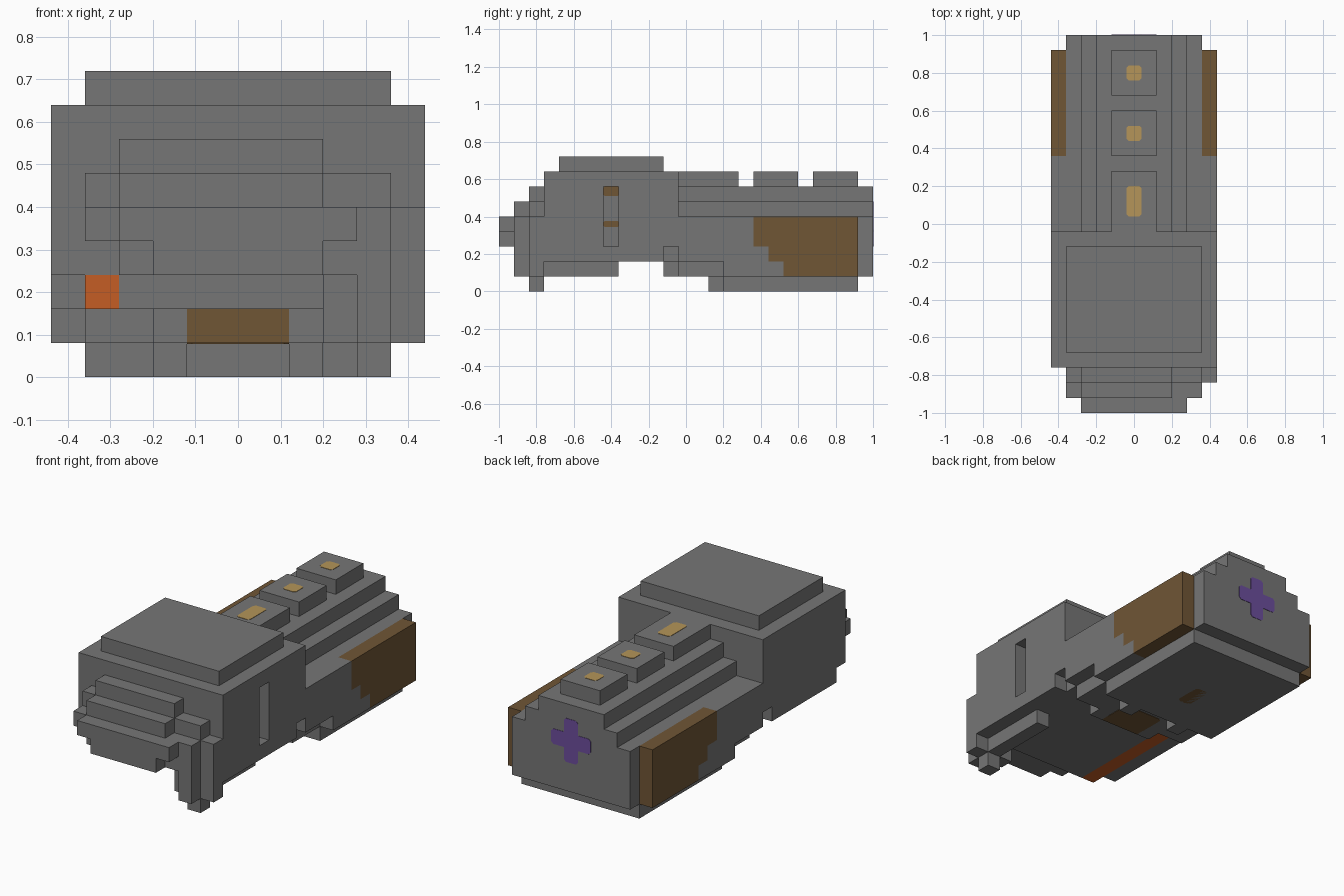
import bpy, bmesh
from mathutils import Vector

cube = bpy.data.objects.get("Cube")
if cube:
    bpy.data.objects.remove(cube, do_unlink=True)

U = 0.08            # size of one block
WIDE = 11           # blocks across
ORIGIN = Vector((-0.44, -1.0, 0.0))


def material(name, r, g, b):
    m = bpy.data.materials.new(name)
    m.use_nodes = True
    m.diffuse_color = (r, g, b, 1)
    m.node_tree.nodes["Principled BSDF"].inputs["Base Color"].default_value = (r, g, b, 1)
    return m


GRAY = material("hull gray", 0.18, 0.18, 0.18)
BROWN = material("panel brown", 0.16, 0.092, 0.036)
TAN = material("light tan", 0.46, 0.30, 0.10)
ORANGE = material("bar orange", 0.56, 0.11, 0.018)
PURPLE = material("engine purple", 0.15, 0.075, 0.33)


def finish(name, bm, mat):
    bmesh.ops.recalc_face_normals(bm, faces=bm.faces)
    me = bpy.data.meshes.new(name)
    bm.to_mesh(me)
    bm.free()
    me.materials.append(mat)
    ob = bpy.data.objects.new(name, me)
    bpy.context.scene.collection.objects.link(ob)
    return ob


def blocks(name, mat, *boxes, mirror=False):
    """Join grid boxes (x0, x1, y0, y1, z0, z1) into one shell."""
    cells = set()
    for x0, x1, y0, y1, z0, z1 in boxes:
        for x in range(x0, x1):
            for y in range(y0, y1):
                for z in range(z0, z1):
                    cells.add((x, y, z))
                    if mirror:
                        cells.add((WIDE - 1 - x, y, z))
    bm = bmesh.new()
    for cell in cells:
        for axis in range(3):
            for side in (0, 1):
                near = list(cell)
                near[axis] += 2 * side - 1
                if tuple(near) in cells:
                    continue
                a, b = (axis + 1) % 3, (axis + 2) % 3
                ring = []
                for da, db in ((0, 0), (1, 0), (1, 1), (0, 1)):
                    p = Vector(cell)
                    p[axis] += side
                    p[a] += da
                    p[b] += db
                    ring.append(bm.verts.new(ORIGIN + p * U))
                bm.faces.new(ring if side else ring[::-1])
    bmesh.ops.remove_doubles(bm, verts=bm.verts, dist=0.001)
    bmesh.ops.dissolve_limit(bm, angle_limit=0.01, verts=bm.verts, edges=bm.edges)
    return finish(name, bm, mat)


def plate(name, mat, center, half_a, half_b, axis, cut=0.012, thick=0.004):
    """Thin plate with clipped corners, facing along the given axis."""
    bm = bmesh.new()
    a, b = [i for i in range(3) if i != axis]
    ring = []
    for sa, sb, first in ((1, 1, 0), (-1, 1, 1), (-1, -1, 0), (1, -1, 1)):
        ends = [(half_a, half_b - cut), (half_a - cut, half_b)]
        for pa, pb in (ends[::-1] if first else ends):
            p = Vector(center)
            p[a] += sa * pa
            p[b] += sb * pb
            p[axis] -= thick / 2
            ring.append(bm.verts.new(p))
    face = bm.faces.new(ring)
    out = bmesh.ops.extrude_face_region(bm, geom=[face])["geom"]
    shift = Vector((0, 0, 0))
    shift[axis] = thick
    bmesh.ops.translate(bm, vec=shift, verts=[v for v in out if isinstance(v, bmesh.types.BMVert)])
    return finish(name, bm, mat)


# Head: core, side skins (slot on the left side) and roof slab
blocks("head", GRAY,
       (1, 10, 3, 12, 3, 8), (2, 10, 3, 12, 2, 3), (1, 2, 11, 12, 2, 3),
       (0, 1, 3, 12, 3, 8), (0, 1, 4, 11, 2, 3),
       (10, 11, 3, 7, 2, 8), (10, 11, 8, 11, 2, 8), (10, 11, 11, 12, 3, 8),
       (10, 11, 7, 8, 7, 8), (10, 11, 7, 8, 2, 3))
blocks("roof_slab", GRAY, (1, 10, 4, 11, 8, 9))
blocks("side_bar", ORANGE, (1, 2, 3, 11, 2, 3))
blocks("lower_rail", GRAY, (9, 10, 3, 8, 1, 2))
plate("slot_mark_upper", BROWN, (0.36, -0.4, 0.535), 0.04, 0.025, 0, 0.004)
plate("slot_mark_lower", BROWN, (0.36, -0.4, 0.36), 0.04, 0.015, 0, 0.004)

# Stepped nose
blocks("nose", GRAY,
       (2, 8, 2, 3, 6, 7), (1, 10, 2, 3, 4, 6), (2, 8, 1, 2, 5, 6),
       (1, 10, 1, 2, 4, 5), (2, 9, 1, 3, 3, 4),
       (2, 9, 0, 1, 4, 5), (3, 8, 0, 1, 3, 4))

# Cross-shaped cannon hanging beside the nose
blocks("cannon", GRAY,
       (9, 10, 2, 3, 0, 5), (9, 10, 1, 2, 1, 5),
       (8, 9, 2, 3, 1, 4), (10, 11, 2, 3, 1, 5))

# Rear hull with terraced deck
blocks("hull", GRAY, (1, 10, 12, 25, 1, 5), (2, 9, 12, 25, 5, 6), (3, 8, 12, 25, 6, 7))
blocks("hull_sides", GRAY,
       (0, 1, 12, 17, 2, 5), (0, 1, 15, 19, 1, 2), (0, 1, 17, 18, 2, 3), mirror=True)
blocks("side_panels", BROWN,
       (0, 1, 17, 18, 3, 5), (0, 1, 18, 19, 2, 5), (0, 1, 19, 24, 1, 5), mirror=True)

# Deck pods, each with a light on top
for i, (start, end, mid, half) in enumerate(
        ((12, 16, 0.12, 0.08), (17, 20, 0.48, 0.04), (21, 24, 0.80, 0.04))):
    blocks(f"deck_pod_{i + 1}", GRAY, (4, 7, start, end, 7, 8))
    plate(f"pod_light_{i + 1}", TAN, (0, mid, 0.64), 0.04, half, 2)

# Underside
blocks("belly_plate", GRAY, (1, 10, 15, 24, 0, 1))
blocks("belly_tabs", GRAY, (3, 4, 14, 15, 0, 1), mirror=True)
blocks("belly_cheeks", GRAY, (3, 4, 11, 12, 1, 2), mirror=True)
blocks("belly_intake", BROWN, (4, 7, 11, 12, 1, 2))
plate("intake_floor", BROWN, (0, 0.0, 0.08), 0.12, 0.08, 2)
plate("belly_mark", BROWN, (0, 0.48, 0.0015), 0.04, 0.08, 2, 0.015, 0.003)

# Engine cross on the back
plate("engine_cross_upright", PURPLE, (0, 1.0, 0.36), 0.042, 0.12, 1)
plate("engine_cross_bar", PURPLE, (0, 1.0, 0.36), 0.12, 0.042, 1)
